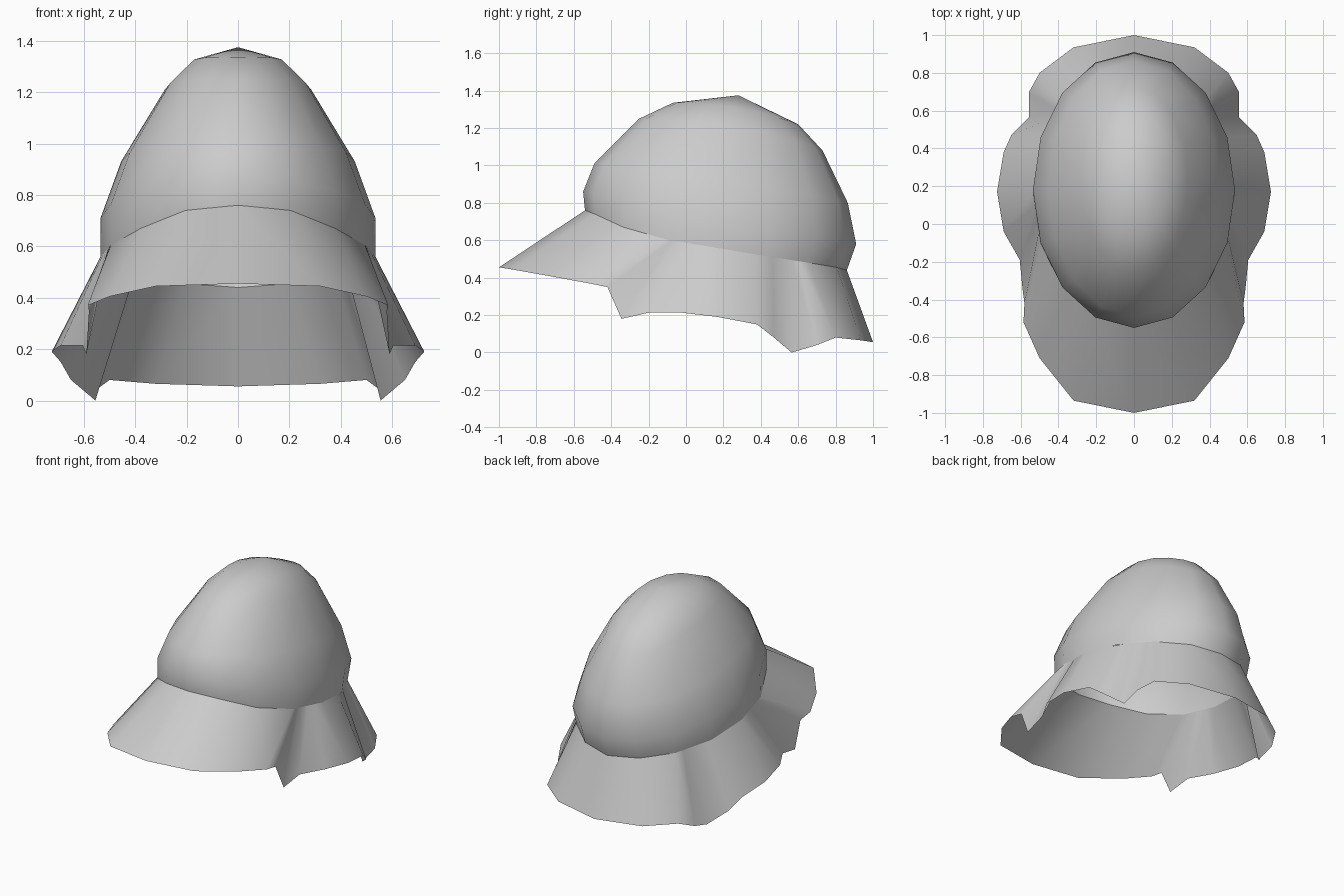
import bpy
from math import sin, cos, pi, radians, floor

if "Cube" in bpy.data.objects:
    bpy.data.objects.remove(bpy.data.objects["Cube"])

SEG = 16

# Height of the dome's lower rim, every 22.5 degrees from front to back
RIM_Z = [.76, .74, .67, .605, .56, .515, .48, .455, .44]


def rim_point(i):
    """Rim vertex i of 16, counted from the front."""
    a = 2 * pi * i / SEG
    j = i % SEG
    return (.535 * sin(a), .16 - .70 * cos(a), RIM_Z[min(j, SEG - j)])


def rim_at(deg):
    """Point on the rim polygon at an angle from the front."""
    t = deg / 22.5
    i = floor(t)
    f = t - i
    return tuple(p + (q - p) * f for p, q in zip(rim_point(i), rim_point(i + 1)))


def make_object(name, verts, faces, angle):
    mesh = bpy.data.meshes.new(name)
    mesh.from_pydata(verts, [], faces)
    ob = bpy.data.objects.new(name, mesh)
    bpy.context.collection.objects.link(ob)
    bpy.ops.object.select_all(action='DESELECT')
    ob.select_set(True)
    bpy.context.view_layer.objects.active = ob
    bpy.ops.object.mode_set(mode='EDIT')
    bpy.ops.mesh.select_all(action='SELECT')
    bpy.ops.mesh.remove_doubles(threshold=.0005)
    bpy.ops.mesh.normals_make_consistent(inside=False)
    bpy.ops.object.mode_set(mode='OBJECT')
    bpy.ops.object.shade_smooth_by_angle(angle=radians(angle))
    return ob


# Dome: tilted oval rings (half width, front y, front z, back y, back z, side z)
rings = [
    (.535, -.55, .86, .91, .58, .71),
    (.455, -.49, 1.01, .865, .80, .93),
    (.285, -.25, 1.25, .73, 1.08, 1.21),
    (.185, -.07, 1.335, .60, 1.22, 1.31),
]
verts = [rim_point(i) for i in range(SEG)]
for w, fy, fz, by, bz, sz in rings:
    for i in range(SEG):
        a = 2 * pi * i / SEG
        c, s = cos(a), sin(a)
        mid = (fz + bz) / 2
        verts.append((w * s, (fy + by) / 2 + (fy - by) / 2 * c,
                      mid + (fz - bz) / 2 * c + (sz - mid) * s * s))
apex = len(verts)
verts.append((0, .28, 1.375))
faces = []
for r in range(len(rings)):
    for i in range(SEG):
        j = (i + 1) % SEG
        faces.append((r * SEG + i, r * SEG + j, (r + 1) * SEG + j, (r + 1) * SEG + i))
top = len(rings) * SEG
faces += [(top + i, top + (i + 1) % SEG, apex) for i in range(SEG)]
make_object("dome", verts, faces, 50)

# Brim: visor, side flaps and neck guard; (rim angle, outer x, y, z)
brim = [
    (0, 0, -1, .455), (22.5, .32, -.935, .445), (45, .5, -.71, .405),
    (67.5, .585, -.52, .37), (70, .58, -.42, .35), (73, .59, -.345, .18),
    (79, .605, -.19, .215), (84, .69, -.04, .215), (90, .725, .17, .19),
    (108, .69, .38, .15), (116, .65, .47, .08), (126, .555, .565, 0),
    (130, .555, .70, .04), (135, .5, .8, .08), (157.5, .32, .935, .065),
    (180, 0, 1, .055),
]
verts, faces = [], []
for side in (1, -1):
    base = len(verts)
    for deg, x, y, z in brim:
        rx, ry, rz = rim_at(deg)
        verts += [(side * rx, ry, rz), (side * x, y, z)]
    for k in range(len(brim) - 1):
        a = base + 2 * k
        quad = (a, a + 1, a + 3, a + 2)
        faces.append(quad if side > 0 else quad[::-1])
make_object("brim", verts, faces, 40)
